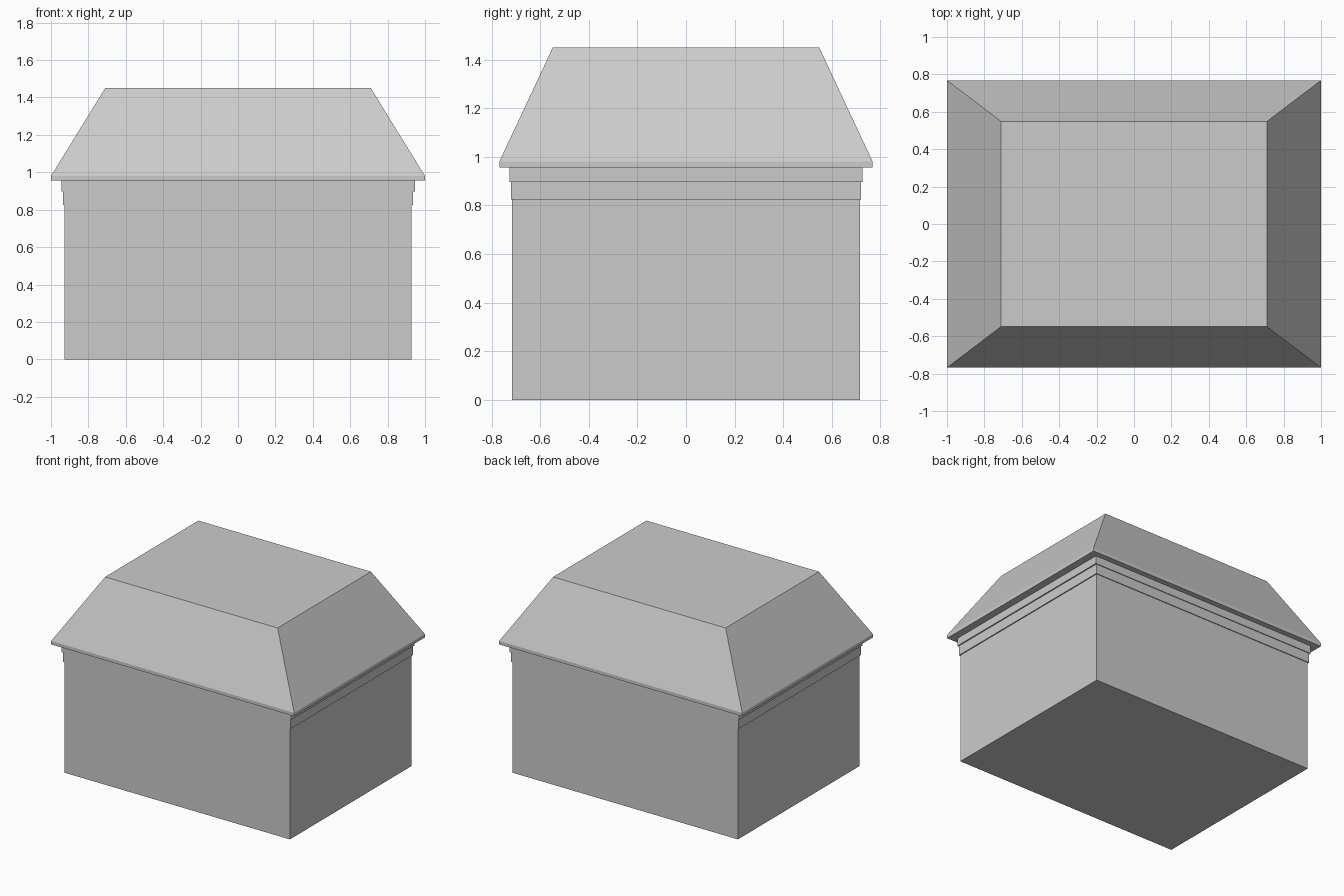
import bpy
import bmesh

if "Cube" in bpy.data.objects:
    bpy.data.objects.remove(bpy.data.objects["Cube"])


def loft(name, rings):
    """Closed flat-faced solid from stacked rectangles (half_x, half_y, z)."""
    bm = bmesh.new()
    loops = []
    for hx, hy, z in rings:
        corners = [(-hx, -hy), (hx, -hy), (hx, hy), (-hx, hy)]
        loops.append([bm.verts.new((x, y, z)) for x, y in corners])
    bm.faces.new(loops[0][::-1])
    bm.faces.new(loops[-1])
    for low, high in zip(loops, loops[1:]):
        for i in range(4):
            j = (i + 1) % 4
            bm.faces.new((low[i], low[j], high[j], high[i]))
    bmesh.ops.recalc_face_normals(bm, faces=bm.faces)
    mesh = bpy.data.meshes.new(name)
    bm.to_mesh(mesh)
    bm.free()
    obj = bpy.data.objects.new(name, mesh)
    bpy.context.collection.objects.link(obj)
    return obj


# Walls with two shallow cornice steps under the eaves
loft("walls", [
    (0.928, 0.715, 0.0), (0.928, 0.715, 0.825),
    (0.936, 0.721, 0.825), (0.936, 0.721, 0.897),
    (0.945, 0.727, 0.897), (0.945, 0.727, 0.955),
])

# Flat-topped hipped roof with a thin vertical eave edge
loft("roof", [
    (1.0, 0.768, 0.955), (1.0, 0.768, 0.98), (0.71, 0.548, 1.45),
])
